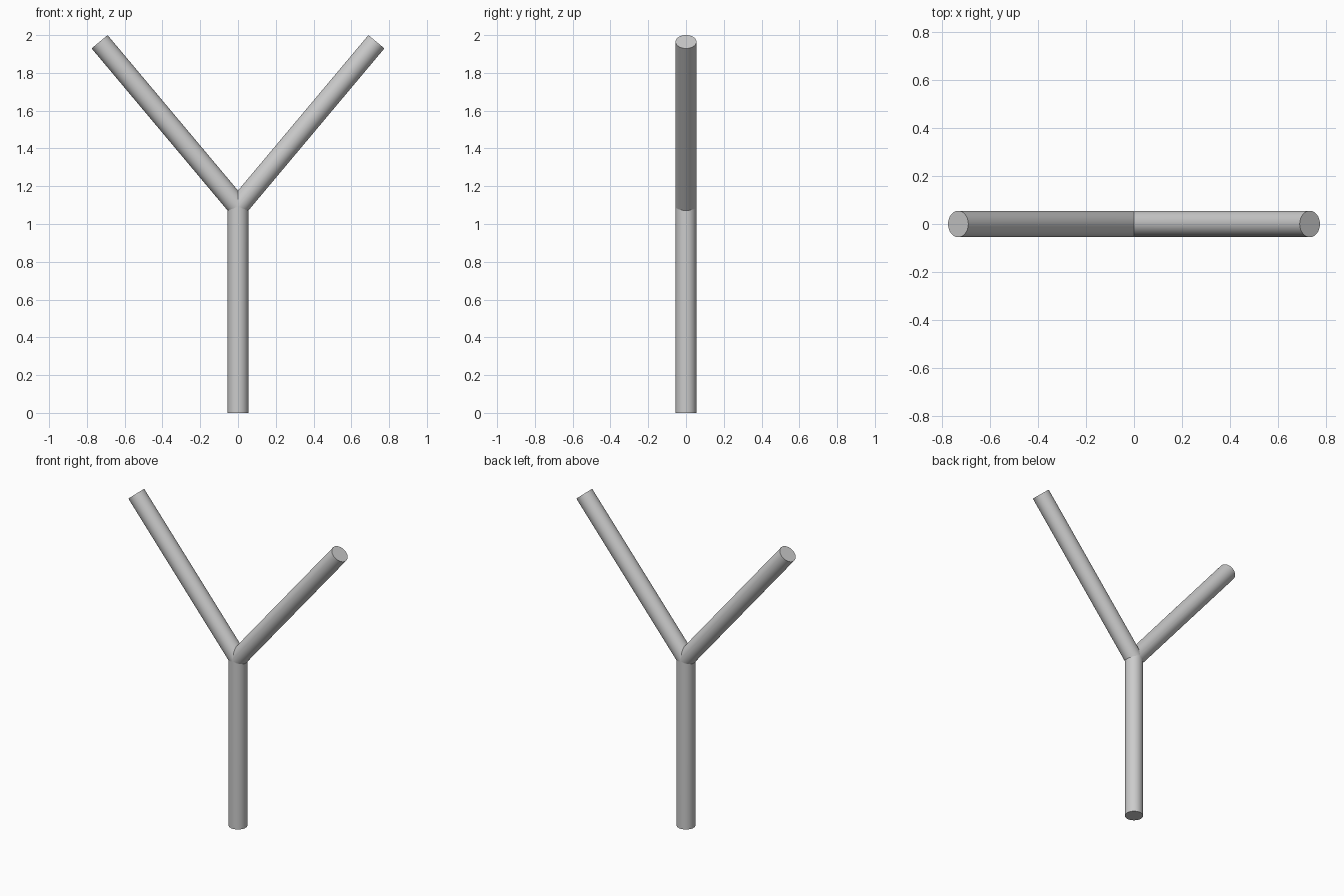
import bpy, bmesh
from math import radians, sin, cos
from mathutils import Vector, Matrix

if "Cube" in bpy.data.objects:
    bpy.data.objects.remove(bpy.data.objects["Cube"])

R = 0.055
FORK = Vector((0, 0, 1.0915))
TILT = radians(40)
ARM_LEN = 1.14
SIDES = 64


def rod(name, z0, z1, matrix, cuts):
    """Round rod from z0 to z1, placed by matrix, trimmed by planes through the fork."""
    bm = bmesh.new()
    bmesh.ops.create_cone(bm, cap_ends=True, segments=SIDES, radius1=R, radius2=R,
                          depth=z1 - z0,
                          matrix=matrix @ Matrix.Translation((0, 0, (z0 + z1) / 2)))
    for normal in cuts:
        bmesh.ops.bisect_plane(bm, geom=bm.verts[:] + bm.edges[:] + bm.faces[:],
                               plane_co=FORK, plane_no=normal, clear_outer=True)
    mesh = bpy.data.meshes.new(name)
    bm.to_mesh(mesh)
    bm.free()
    obj = bpy.data.objects.new(name, mesh)
    bpy.context.collection.objects.link(obj)
    bpy.ops.object.select_all(action='DESELECT')
    obj.select_set(True)
    bpy.context.view_layer.objects.active = obj
    bpy.ops.object.shade_smooth_by_angle(angle=radians(30))
    return obj


# Mitre plane normals between the stem and each arm
mitre_r = Vector((sin(TILT / 2), 0, cos(TILT / 2)))
mitre_l = Vector((-mitre_r.x, 0, mitre_r.z))

# Upright stem, mitred on both sides at the top
rod("stem", 0, FORK.z + 0.2, Matrix.Identity(4), [mitre_r, mitre_l])

# Right arm, mitred to the stem and at the centre, mirrored to the left
place = Matrix.Translation(FORK) @ Matrix.Rotation(TILT, 4, 'Y')
arms = rod("fork_arms", -0.2, ARM_LEN, place, [-mitre_r, Vector((-1, 0, 0))])
mirror = arms.modifiers.new("Mirror", 'MIRROR')
mirror.use_axis = (True, False, False)
mirror.use_mirror_merge = False
